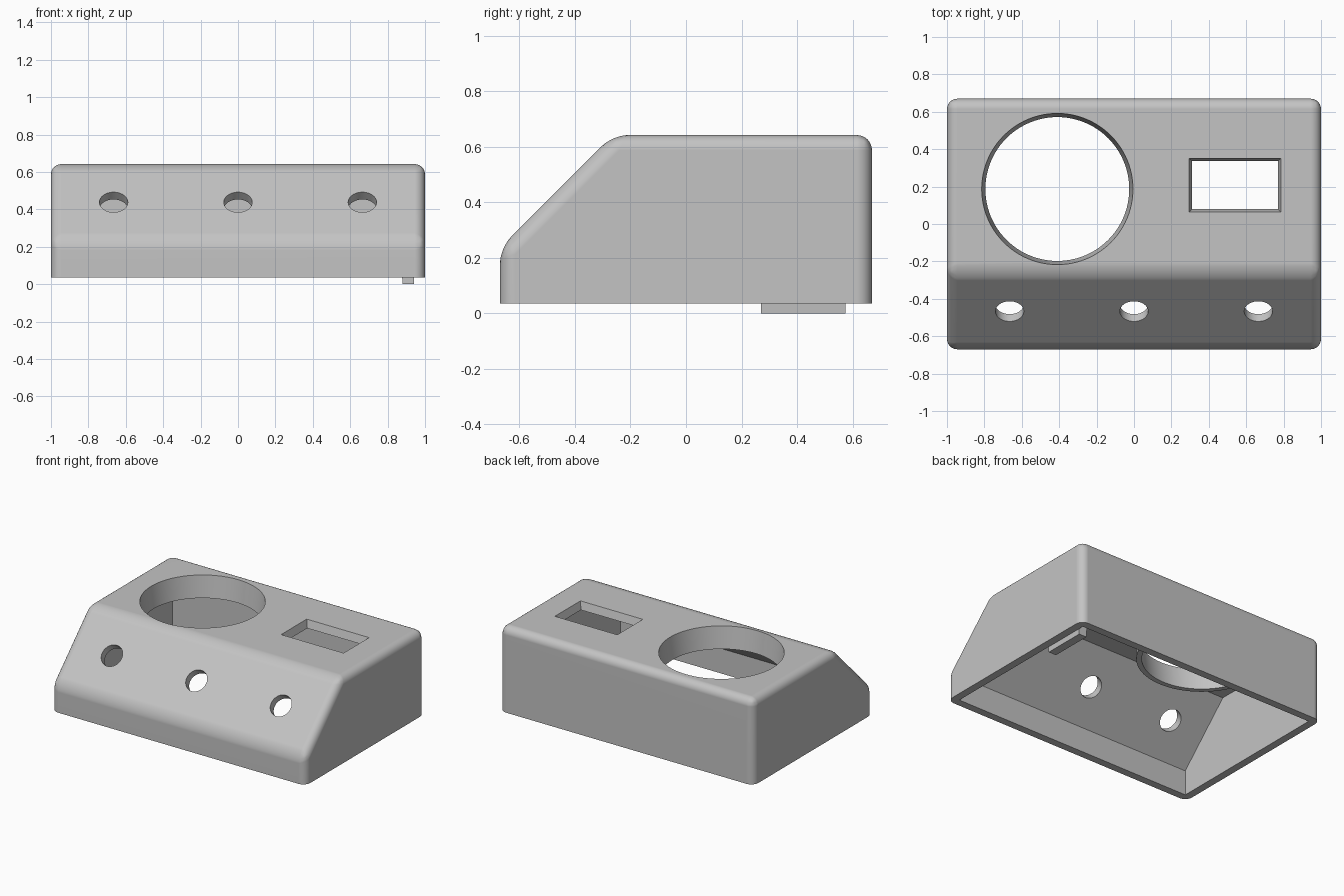
import bpy, bmesh, math
from mathutils import Matrix, Vector

cube = bpy.data.objects.get("Cube")
if cube:
    bpy.data.objects.remove(cube, do_unlink=True)

BASE, TOP = 0.035, 0.642      # bottom rim and lid height
WALL, ROUND = 0.055, 0.055    # wall thickness and edge radius
FRONT, BACK = -0.67, 0.67

grey = bpy.data.materials.new("grey plastic")
grey.use_nodes = True
colour = (0.55, 0.55, 0.55, 1)
grey.diffuse_color = colour
grey.node_tree.nodes["Principled BSDF"].inputs["Base Color"].default_value = colour


def finish(name, bm):
    bmesh.ops.recalc_face_normals(bm, faces=bm.faces)
    mesh = bpy.data.meshes.new(name)
    bm.to_mesh(mesh)
    bm.free()
    mesh.materials.append(grey)
    obj = bpy.data.objects.new(name, mesh)
    bpy.context.collection.objects.link(obj)
    return obj


def loft(name, loop_a, loop_b, bevel=0):
    """Closed solid between two matching loops, optionally rounded above the rim."""
    bm = bmesh.new()
    a = [bm.verts.new(p) for p in loop_a]
    b = [bm.verts.new(p) for p in loop_b]
    bm.faces.new(a)
    bm.faces.new(b)
    n = len(a)
    for i in range(n):
        j = (i + 1) % n
        bm.faces.new((a[i], a[j], b[j], b[i]))
    if bevel:
        edges = [e for e in bm.edges if max(v.co.z for v in e.verts) > BASE + 0.01]
        bmesh.ops.bevel(bm, geom=edges, offset=bevel, segments=6,
                        profile=0.5, affect='EDGES')
    return finish(name, bm)


def wedge(name, inset, bottom, bevel=0):
    """Desk-console side profile swept across x."""
    front, back, top = FRONT + inset, BACK - inset, TOP - inset
    slope = -0.905 + inset * math.sqrt(2)       # y - z along the sloped panel
    profile = [(front, bottom), (back, bottom), (back, top),
               (slope + top, top), (front, front - slope)]
    half = 1 - inset
    return loft(name, [(-half, y, z) for y, z in profile],
                [(half, y, z) for y, z in profile], bevel)


def circle(x, y, z, r, n=96):
    return [(x + r * math.cos(2 * math.pi * i / n),
             y + r * math.sin(2 * math.pi * i / n), z) for i in range(n)]


def rectangle(x, y, z, hx, hy):
    return [(x + sx * hx, y + sy * hy, z)
            for sx, sy in ((-1, -1), (1, -1), (1, 1), (-1, 1))]


def combine(target, other, operation):
    mod = target.modifiers.new("combine", 'BOOLEAN')
    mod.operation = operation
    mod.solver = 'EXACT'
    mod.object = other
    bpy.context.view_layer.objects.active = target
    bpy.ops.object.modifier_apply(modifier=mod.name)
    bpy.data.objects.remove(other, do_unlink=True)


# Hollow housing, open underneath
housing = wedge("housing", 0, BASE, ROUND)
combine(housing, wedge("cavity", WALL, BASE - 0.1), 'DIFFERENCE')

# Collar hanging below the large round opening, then its tapered bore
cx, cy = -0.41, 0.187
combine(housing, loft("collar", circle(cx, cy, 0.487, 0.42),
                      circle(cx, cy, 0.62, 0.42)), 'UNION')
combine(housing, loft("bore", circle(cx, cy, 0.467, 0.382),
                      circle(cx, cy, 0.662, 0.407)), 'DIFFERENCE')

# Rectangular window with tapered sides
combine(housing, loft("window", rectangle(0.54, 0.208, 0.567, 0.225, 0.123),
                      rectangle(0.54, 0.208, 0.662, 0.251, 0.149)), 'DIFFERENCE')

# Three round holes square to the sloped panel
for x in (-0.665, 0, 0.665):
    bm = bmesh.new()
    place = Matrix.Translation((x, -0.467, 0.438)) @ Matrix.Rotation(math.radians(45), 4, 'X')
    bmesh.ops.create_cone(bm, cap_ends=True, segments=48, radius1=0.076,
                          radius2=0.076, depth=0.3, matrix=place)
    combine(housing, finish("panel_hole", bm), 'DIFFERENCE')

# Smooth rounded edges, crisp cut edges
bpy.ops.object.select_all(action='DESELECT')
housing.select_set(True)
bpy.context.view_layer.objects.active = housing
bpy.ops.object.shade_smooth_by_angle(angle=math.radians(30))
weighted = housing.modifiers.new("even_shading", 'WEIGHTED_NORMAL')
weighted.keep_sharp = True

# Locating tab on the inside of the left wall, reaching below the rim
loft("locating_tab", rectangle(0.91, 0.422, 0, 0.03, 0.152),
     rectangle(0.91, 0.422, 0.1, 0.036, 0.152))
